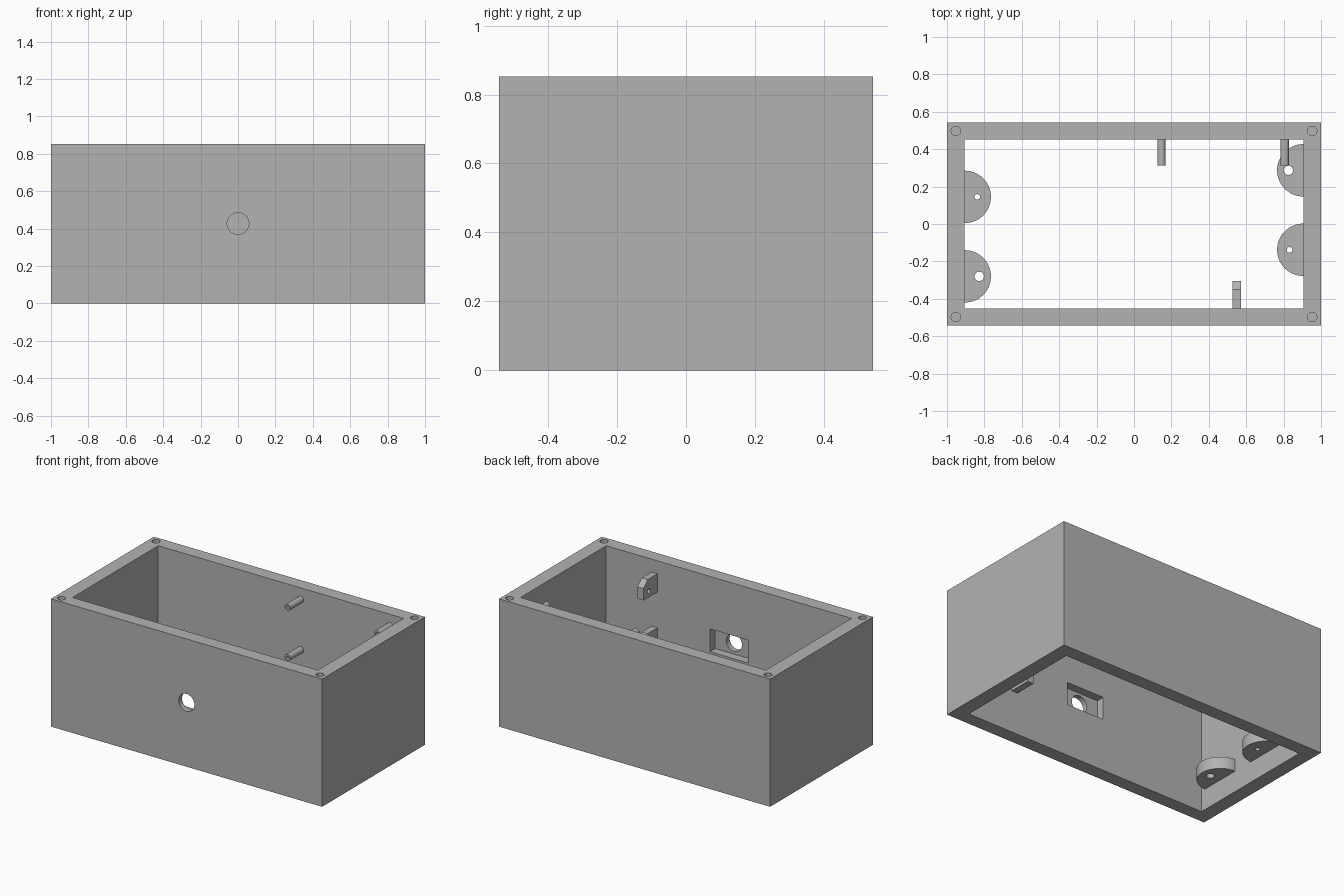
import bpy
import math
from mathutils import Vector

if "Cube" in bpy.data.objects:
    bpy.data.objects.remove(bpy.data.objects["Cube"], do_unlink=True)

grey = bpy.data.materials.new("plain_grey")
grey.use_nodes = True
COLOUR = (0.45, 0.45, 0.45, 1)
grey.diffuse_color = COLOUR
grey.node_tree.nodes["Principled BSDF"].inputs["Base Color"].default_value = COLOUR

HX, HY, H = 1.0, 0.542, 0.852      # outer half sizes and height
IX, IY = 0.905, 0.452              # inner half sizes


def finish(ob, name):
    ob.name = name
    ob.data.materials.clear()
    ob.data.materials.append(grey)
    return ob


def block(name, low, high):
    low, high = Vector(low), Vector(high)
    bpy.ops.mesh.primitive_cube_add(size=1, location=(low + high) / 2)
    ob = bpy.context.object
    ob.scale = high - low
    bpy.ops.object.transform_apply(location=True, rotation=False, scale=True)
    return finish(ob, name)


def rod(name, start, end, radius, sides=48):
    start, end = Vector(start), Vector(end)
    axis = end - start
    bpy.ops.mesh.primitive_cylinder_add(
        vertices=sides, radius=radius, depth=axis.length,
        location=(start + end) / 2,
        rotation=axis.to_track_quat("Z", "Y").to_euler())
    bpy.ops.object.transform_apply(location=True, rotation=True, scale=True)
    return finish(bpy.context.object, name)


def prism(name, outline, offset):
    """Extrude a closed outline along an offset."""
    n = len(outline)
    verts = [Vector(p) for p in outline]
    verts += [v + Vector(offset) for v in verts]
    faces = [tuple(range(n))[::-1], tuple(range(n, 2 * n))]
    faces += [(i, (i + 1) % n, (i + 1) % n + n, i + n) for i in range(n)]
    mesh = bpy.data.meshes.new(name)
    mesh.from_pydata(verts, [], faces)
    ob = bpy.data.objects.new(name, mesh)
    bpy.context.collection.objects.link(ob)
    select(ob)
    bpy.ops.object.mode_set(mode="EDIT")
    bpy.ops.mesh.select_all(action="SELECT")
    bpy.ops.mesh.normals_make_consistent(inside=False)
    bpy.ops.object.mode_set(mode="OBJECT")
    return finish(ob, name)


def select(ob):
    bpy.ops.object.select_all(action="DESELECT")
    ob.select_set(True)
    bpy.context.view_layer.objects.active = ob


def cut(ob, *cutters):
    for cutter in cutters:
        cutter.hide_render = True
        select(ob)
        mod = ob.modifiers.new("cut", "BOOLEAN")
        mod.operation = "DIFFERENCE"
        mod.solver = "EXACT"
        mod.object = cutter
        bpy.ops.object.modifier_apply(modifier=mod.name)
        bpy.data.objects.remove(cutter, do_unlink=True)
    select(ob)
    bpy.ops.object.shade_smooth_by_angle(angle=math.radians(30))


# Enclosure: open frame with a front opening, inner recess and lid screw holes
case = block("enclosure_walls", (-HX, -HY, 0), (HX, HY, H))
cutters = [
    block("cavity", (-IX, -IY, -0.1), (IX, IY, H + 0.1)),
    block("recess", (-0.14, -0.507, 0.35), (0.14, -0.4, 0.502)),
    rod("front_hole", (0, -0.6, 0.427), (0, -0.4, 0.427), 0.058),
]
for sx in (-1, 1):
    for sy in (-1, 1):
        x, y = sx * 0.953, sy * 0.497
        cutters.append(rod("screw_hole", (x, y, H - 0.25), (x, y, H + 0.1), 0.025, 32))
cut(case, *cutters)

# Half-round mounting tabs on the side walls
TABS = [("right_rear_tab", -1, 0.145, 0.838, 0.015),
        ("right_front_tab", -1, -0.28, 0.828, 0.025),
        ("left_rear_tab", 1, 0.287, 0.825, 0.025),
        ("left_front_tab", 1, -0.138, 0.832, 0.015)]
for name, side, y, hole_x, hole_r in TABS:
    arc = [math.pi * i / 32 for i in range(33)]
    outline = [(side * (IX - 0.14 * math.sin(a)), y + 0.14 * math.cos(a), 0.14)
               for a in arc]
    tab = prism(name, outline, (0, 0, 0.08))
    x = side * hole_x
    cut(tab, rod("tab_hole", (x, y, 0), (x, y, 0.4), hole_r, 24))

# Hollow standoffs on the back wall
for x in (0.147, 0.806):
    for z in (0.775, 0.44):
        pin = rod("standoff", (x, IY, z), (x, 0.312, z), 0.022, 32)
        cut(pin, rod("pin_hole", (x, 0.44, z), (x, 0.25, z), 0.01, 16))

# Chamfered brackets on the front wall
for top in (0.766, 0.405):
    profile = [(-IY, top), (-0.35, top), (-0.305, top - 0.042),
               (-0.305, top - 0.122), (-IY, top - 0.122)]
    bracket = prism("bracket", [(0.527, y, z) for y, z in profile], (0.045, 0, 0))
    z = top - 0.08
    cut(bracket, rod("bracket_hole", (0.45, -0.36, z), (0.65, -0.36, z), 0.016, 24))
